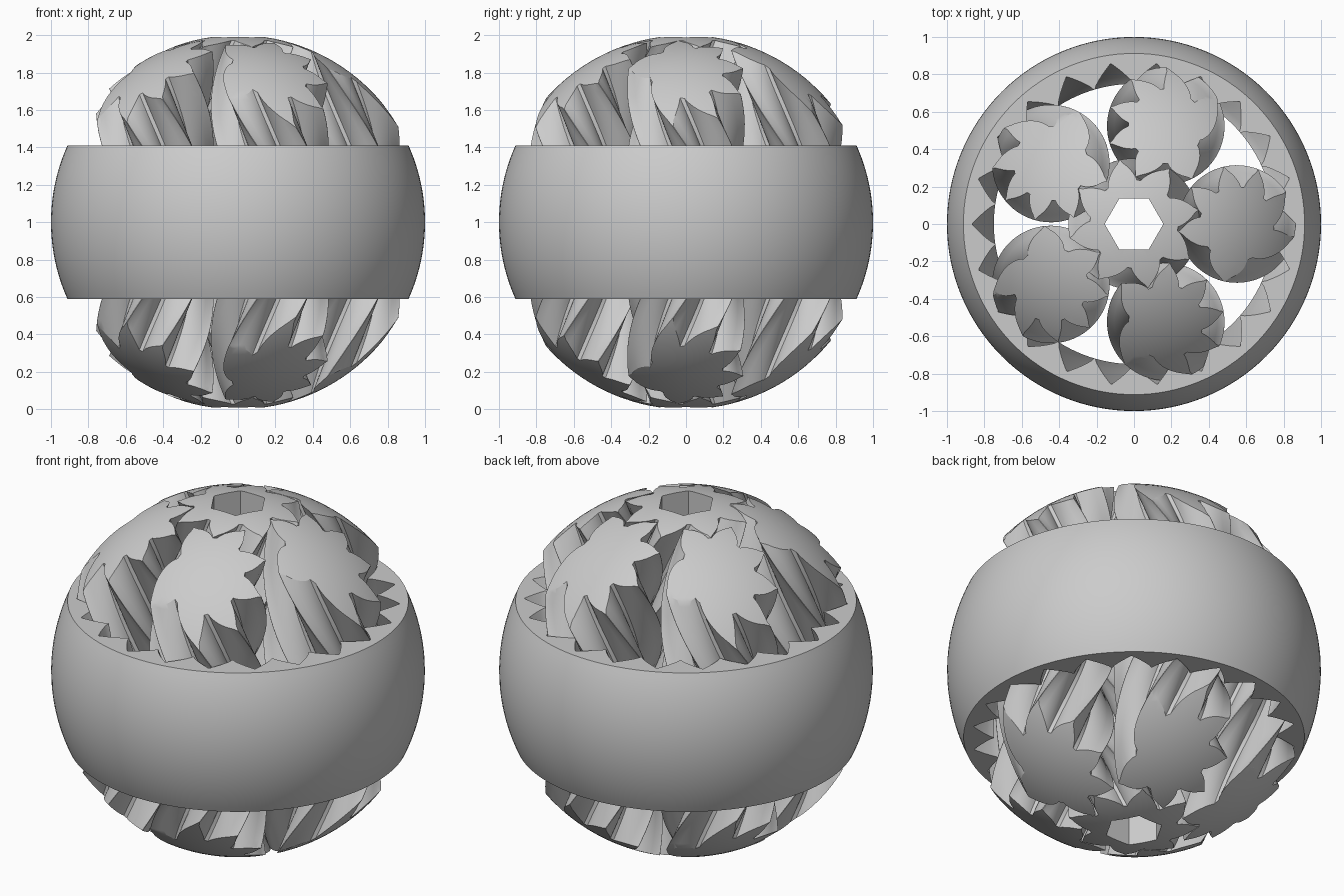
import bpy, bmesh
from math import pi, tan, acos, sqrt, sin, cos, radians
from mathutils import Vector

cube = bpy.data.objects.get("Cube")
if cube:
    bpy.data.objects.remove(cube, do_unlink=True)

# Gear train proportions
PLANETS = 5
PLANET_TEETH, SUN_TEETH, RING_TEETH = 7, 8, 22
ORBIT = 0.55
MODULE = ORBIT / (PLANET_TEETH + SUN_TEETH)      # pitch radius per tooth
ADDENDUM = MODULE * pi / 2
HELIX = 0.56                                     # tangent of the helix angle
BAND = 0.41                                      # half height of the ring
PLAY = 0.004
CENTRE = Vector((0, 0, 1))

steel = bpy.data.materials.new("grey_plastic")
steel.use_nodes = True
GREY = (0.6, 0.6, 0.6, 1)
steel.diffuse_color = GREY
steel.node_tree.nodes["Principled BSDF"].inputs["Base Color"].default_value = GREY


def make_object(name, bm):
    bmesh.ops.recalc_face_normals(bm, faces=bm.faces)
    mesh = bpy.data.meshes.new(name)
    bm.to_mesh(mesh)
    bm.free()
    mesh.materials.append(steel)
    ob = bpy.data.objects.new(name, mesh)
    bpy.context.collection.objects.link(ob)
    return ob


def involute(radius, base):
    a = acos(min(1, base / radius))
    return tan(a) - a


def gear_profile(teeth, play):
    """Pointed involute teeth with a 45 degree pressure angle, as (radius, angle)."""
    pitch = teeth * MODULE
    base = pitch * cos(pi / 4)
    steps = 7
    flank = []
    for i in range(steps):
        r = pitch + ADDENDUM * (2 * i / (steps - 1) - 1)
        half = pi / (2 * teeth) + involute(pitch, base) - involute(r, base) - play / r
        flank.append((r, min(max(half, 0.004), pi / teeth - 0.004)))
    points = []
    for k in range(teeth):
        a = 2 * pi * k / teeth
        points += [(r, a - h) for r, h in flank]
        points += [(r, a + h) for r, h in reversed(flank)]
    return points


def herringbone(name, profile, rate, height, position=CENTRE, phase=0, layers=48):
    """Sweep a profile upward, twisting symmetrically away from mid height."""
    bm = bmesh.new()
    rows = []
    for j in range(layers + 1):
        z = height * (2 * j / layers - 1)
        turn = phase + rate * abs(z)
        rows.append([bm.verts.new(position + Vector((r * cos(a + turn), r * sin(a + turn), z)))
                     for r, a in profile])
    n = len(profile)
    for low, high in zip(rows, rows[1:]):
        for i in range(n):
            k = (i + 1) % n
            bm.faces.new((low[i], low[k], high[k], high[i]))
    bm.faces.new(rows[0][::-1])
    bm.faces.new(rows[-1])
    bmesh.ops.triangulate(bm, faces=bm.faces)
    return make_object(name, bm)


def ball(name):
    bm = bmesh.new()
    bmesh.ops.create_uvsphere(bm, u_segments=128, v_segments=64, radius=1)
    bmesh.ops.translate(bm, verts=bm.verts, vec=CENTRE)
    return make_object(name, bm)


def boolean(ob, cutter, operation):
    mod = ob.modifiers.new("cut", 'BOOLEAN')
    mod.operation = operation
    mod.solver = 'EXACT'
    mod.object = cutter
    bpy.context.view_layer.objects.active = ob
    bpy.ops.object.modifier_apply(modifier=mod.name)


def smooth(ob):
    bpy.ops.object.select_all(action='DESELECT')
    ob.select_set(True)
    bpy.context.view_layer.objects.active = ob
    bpy.ops.object.shade_smooth_by_angle(angle=radians(25))


envelope = ball("envelope")
parts = []

# Planet gears, each phased to mesh with the sun and the ring
planet_profile = gear_profile(PLANET_TEETH, PLAY)
for i in range(PLANETS):
    a = 2 * pi * i / PLANETS
    place = CENTRE + Vector((ORBIT * cos(a), ORBIT * sin(a), 0))
    planet = herringbone(f"planet_gear_{i + 1}", planet_profile,
                         -HELIX / (PLANET_TEETH * MODULE), 1.05, place,
                         a * (1 + SUN_TEETH / PLANET_TEETH))
    boolean(planet, envelope, 'INTERSECT')
    parts.append(planet)

# Sun gear with a hexagonal socket right through it
sun = herringbone("sun_gear", gear_profile(SUN_TEETH, PLAY),
                  HELIX / (SUN_TEETH * MODULE), 1.05)
boolean(sun, envelope, 'INTERSECT')
socket = herringbone("hex_socket", [(0.157, k * pi / 3) for k in range(6)], 0, 1.2, layers=1)
boolean(sun, socket, 'DIFFERENCE')
parts.append(sun)

# Outer ring: a band of the sphere with internal teeth
bm = bmesh.new()
segments, rows = 128, 24
loops = []
for j in range(rows + 1):
    z = BAND * (2 * j / rows - 1)
    r = sqrt(1 - z * z)
    loops.append([bm.verts.new(CENTRE + Vector((r * cos(2 * pi * k / segments),
                                                r * sin(2 * pi * k / segments), z)))
                  for k in range(segments)])
for low, high in zip(loops, loops[1:]):
    for k in range(segments):
        m = (k + 1) % segments
        bm.faces.new((low[k], low[m], high[m], high[k]))
bm.faces.new(loops[0][::-1])
bm.faces.new(loops[-1])
ring = make_object("outer_ring", bm)
bore = herringbone("ring_bore", gear_profile(RING_TEETH, -PLAY),
                   -HELIX / (RING_TEETH * MODULE), 0.47)
boolean(ring, bore, 'DIFFERENCE')
parts.append(ring)

for helper in (envelope, socket, bore):
    bpy.data.objects.remove(helper, do_unlink=True)
for part in parts:
    smooth(part)
